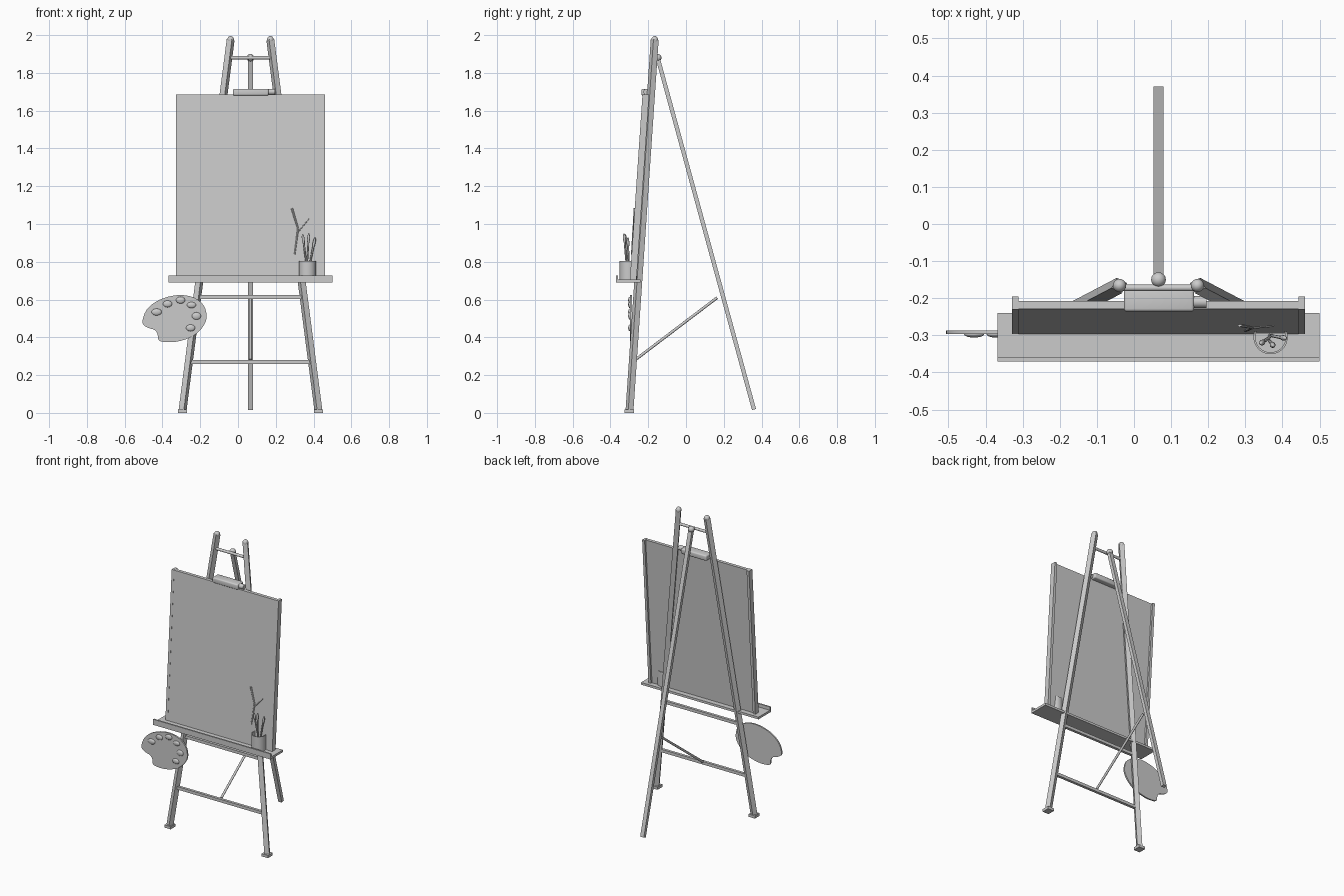
import bpy, bmesh, math
from mathutils import Vector, Matrix

if "Cube" in bpy.data.objects:
    bpy.data.objects.remove(bpy.data.objects["Cube"])

CX = 0.066            # easel centre line
LEAN = 0.068          # backward lean of the front frame per unit height

grey = bpy.data.materials.new("plain grey")
grey.diffuse_color = (0.6, 0.6, 0.6, 1)
grey.use_nodes = True
grey.node_tree.nodes["Principled BSDF"].inputs["Base Color"].default_value = grey.diffuse_color


def finish(name, bm, smooth=False):
    bmesh.ops.recalc_face_normals(bm, faces=bm.faces)
    me = bpy.data.meshes.new(name)
    bm.to_mesh(me)
    bm.free()
    ob = bpy.data.objects.new(name, me)
    bpy.context.collection.objects.link(ob)
    me.materials.append(grey)
    if smooth:
        bpy.ops.object.select_all(action='DESELECT')
        ob.select_set(True)
        bpy.context.view_layer.objects.active = ob
        bpy.ops.object.shade_smooth_by_angle(angle=math.radians(40))
    return ob


def slab(name, x, y, z, lean=0.0, bevel=0.0):
    """Box from ranges; lean shears it backwards with height."""
    bm = bmesh.new()
    bmesh.ops.create_cube(bm, size=1)
    for v in bm.verts:
        v.co = Vector([(r[0] + r[1]) / 2 + c * (r[1] - r[0]) for r, c in zip((x, y, z), v.co)])
        v.co.y += lean * (v.co.z - z[0])
    if bevel:
        bmesh.ops.bevel(bm, geom=bm.edges[:], offset=bevel, segments=3, affect='EDGES', profile=0.5)
    return finish(name, bm, bevel > 0)


def beam(name, a, b, w, t, yaw=0.0):
    """Rectangular bar between two points, turned by yaw about its length."""
    a, b = Vector(a), Vector(b)
    d = (b - a).normalized()
    n = Vector((math.sin(yaw), -math.cos(yaw), 0))
    n = (n - d * n.dot(d)).normalized()
    s = d.cross(n)
    rot = Matrix((s, n, d)).transposed().to_4x4()
    bm = bmesh.new()
    bmesh.ops.create_cube(bm, size=1)
    bm.transform(Matrix.Translation((a + b) / 2) @ rot @ Matrix.Diagonal((w, t, (b - a).length, 1)))
    return finish(name, bm)


def rod(name, a, b, r1, r2=None, sides=16):
    a, b = Vector(a), Vector(b)
    bm = bmesh.new()
    bmesh.ops.create_cone(bm, cap_ends=True, segments=sides, radius1=r1,
                          radius2=r1 if r2 is None else r2, depth=(b - a).length)
    bm.transform(Matrix.Translation((a + b) / 2) @ (b - a).to_track_quat('Z', 'Y').to_matrix().to_4x4())
    return finish(name, bm, True)


def ball(name, c, scale, direction=(0, 0, 1)):
    bm = bmesh.new()
    bmesh.ops.create_uvsphere(bm, u_segments=16, v_segments=10, radius=1)
    rot = Vector(direction).to_track_quat('Z', 'Y').to_matrix().to_4x4()
    bm.transform(Matrix.Translation(c) @ rot @ Matrix.Diagonal((*scale, 1)))
    return finish(name, bm, True)


def leg_y(z):
    return -0.30 + LEAN * z


# Front legs with feet and rounded tops
for side, label in ((-1, "left"), (1, "right")):
    foot = (CX + side * 0.36, leg_y(0.01), 0.01)
    top = (CX + side * 0.105, leg_y(1.975), 1.975)
    beam(f"front_leg_{label}", foot, top, 0.031, 0.031, side * math.radians(28))
    ball(f"leg_cap_{label}", top, (0.018, 0.018, 0.02))
    slab(f"foot_{label}", (foot[0] - 0.023, foot[0] + 0.023), (-0.325, -0.275), (0, 0.018))

# Rear leg, its pivot and the folding brace
beam("rear_leg", (CX, -0.15, 1.88), (CX, 0.36, 0.018), 0.027, 0.022)
ball("rear_leg_pivot", (CX, -0.15, 1.88), (0.02, 0.02, 0.02))
rod("brace", (CX, -0.27, 0.28), (CX, 0.165, 0.61), 0.0075)

# Crossbars between the front legs
rod("top_crossbar", (CX - 0.115, leg_y(1.88), 1.88), (CX + 0.115, leg_y(1.88), 1.88), 0.009)
for label, z in (("middle", 0.614), ("lower", 0.27)):
    half = 0.36 - 0.128 * z
    slab(f"{label}_crossbar", (CX - half, CX + half), (leg_y(z) - 0.009, leg_y(z) + 0.009), (z - 0.01, z + 0.01))

# Canvas panel with stretcher bars along its sides
slab("canvas", (-0.328, 0.46), (-0.296, -0.274), (0.705, 1.685), LEAN)
for label, x in (("left", -0.329), ("right", 0.443)):
    slab(f"stretcher_{label}", (x, x + 0.018), (-0.297, -0.262), (0.705, 1.686), LEAN)

# Clamp holding the canvas top, with a knob
slab("clamp", (-0.027, 0.162), (-0.236, -0.174), (1.68, 1.716), 0, 0.008)
rod("clamp_knob", (0.16, -0.21, 1.70), (0.195, -0.21, 1.70), 0.016)

# Tray with a raised front lip
slab("tray", (-0.368, 0.50), (-0.37, -0.24), (0.69, 0.705))
slab("tray_lip", (-0.368, 0.50), (-0.37, -0.36), (0.69, 0.727))

# Open cup: outer wall, rim, inner wall and floor from rings
CUP = Vector((0.368, -0.305, 0))
bm = bmesh.new()
rings = []
for r, z in ((0.046, 0.705), (0.046, 0.803), (0.041, 0.803), (0.041, 0.712)):
    rings.append([bm.verts.new(CUP + Vector((r * math.cos(k * math.pi / 16), r * math.sin(k * math.pi / 16), z)))
                  for k in range(32)])
for lo, hi in zip(rings, rings[1:]):
    for k in range(32):
        bm.faces.new((lo[k], lo[(k + 1) % 32], hi[(k + 1) % 32], hi[k]))
bm.faces.new(rings[0])
bm.faces.new(rings[-1])
finish("cup", bm, True)

# Brushes standing in the cup
brushes = (((0.372, -0.30, 0.715), (0.342, -0.322, 0.945)),
           ((0.362, -0.31, 0.715), (0.375, -0.328, 0.95)),
           ((0.365, -0.30, 0.715), (0.408, -0.308, 0.925)))
for i, (a, b) in enumerate(brushes):
    a, b = Vector(a), Vector(b)
    rod(f"brush_handle_{i}", a, b.lerp(a, 0.12), 0.0035, 0.0055, 10)
    ball(f"brush_tip_{i}", b.lerp(a, 0.12), (0.0075, 0.0075, 0.03), b - a)


# Painted twig standing slightly proud of the canvas
def on_canvas(x, z):
    return (x, -0.297 + LEAN * (z - 0.705), z)


twig = (((0.285, 1.083), (0.318, 0.975), 0.006), ((0.318, 0.975), (0.30, 0.84), 0.005),
        ((0.316, 0.955), (0.376, 1.027), 0.003))
for i, (a, b, r) in enumerate(twig):
    rod(f"painted_twig_{i}", on_canvas(*a), on_canvas(*b), r, r * 0.7, 8)

# Palette: extruded smooth outline with a thumb notch
outline = [(-.505, .492), (-.484, .545), (-.437, .587), (-.373, .614), (-.299, .624), (-.23, .609),
           (-.183, .571), (-.167, .524), (-.172, .481), (-.204, .434), (-.257, .397), (-.331, .376),
           (-.394, .376), (-.421, .386), (-.426, .418), (-.442, .439), (-.474, .45), (-.5, .466)]
bm = bmesh.new()
n = len(outline)
pts = []
for i in range(n):
    p0, p1, p2, p3 = (Vector(outline[(i + k) % n]) for k in (-1, 0, 1, 2))
    for t in (0, 1 / 3, 2 / 3):
        pts.append(0.5 * (2 * p1 + (p2 - p0) * t + (2 * p0 - 5 * p1 + 4 * p2 - p3) * t * t
                          + (3 * p1 - p0 - 3 * p2 + p3) * t ** 3))
face = bm.faces.new([bm.verts.new((p.x, -0.297, p.y)) for p in pts])
ext = bmesh.ops.extrude_face_region(bm, geom=[face])
for v in ext["geom"]:
    if isinstance(v, bmesh.types.BMVert):
        v.co.y += 0.01
finish("palette", bm, True)

# Paint dabs around the palette edge
dabs = ((-.431, .534, .027, .018), (-.373, .577, .024, .018), (-.304, .597, .024, .018),
        (-.246, .571, .024, .016), (-.22, .513, .024, .02), (-.251, .45, .024, .018))
for i, (x, z, rx, rz) in enumerate(dabs):
    ball(f"paint_dab_{i}", (x, -0.297, z), (rx, 0.009, rz))
